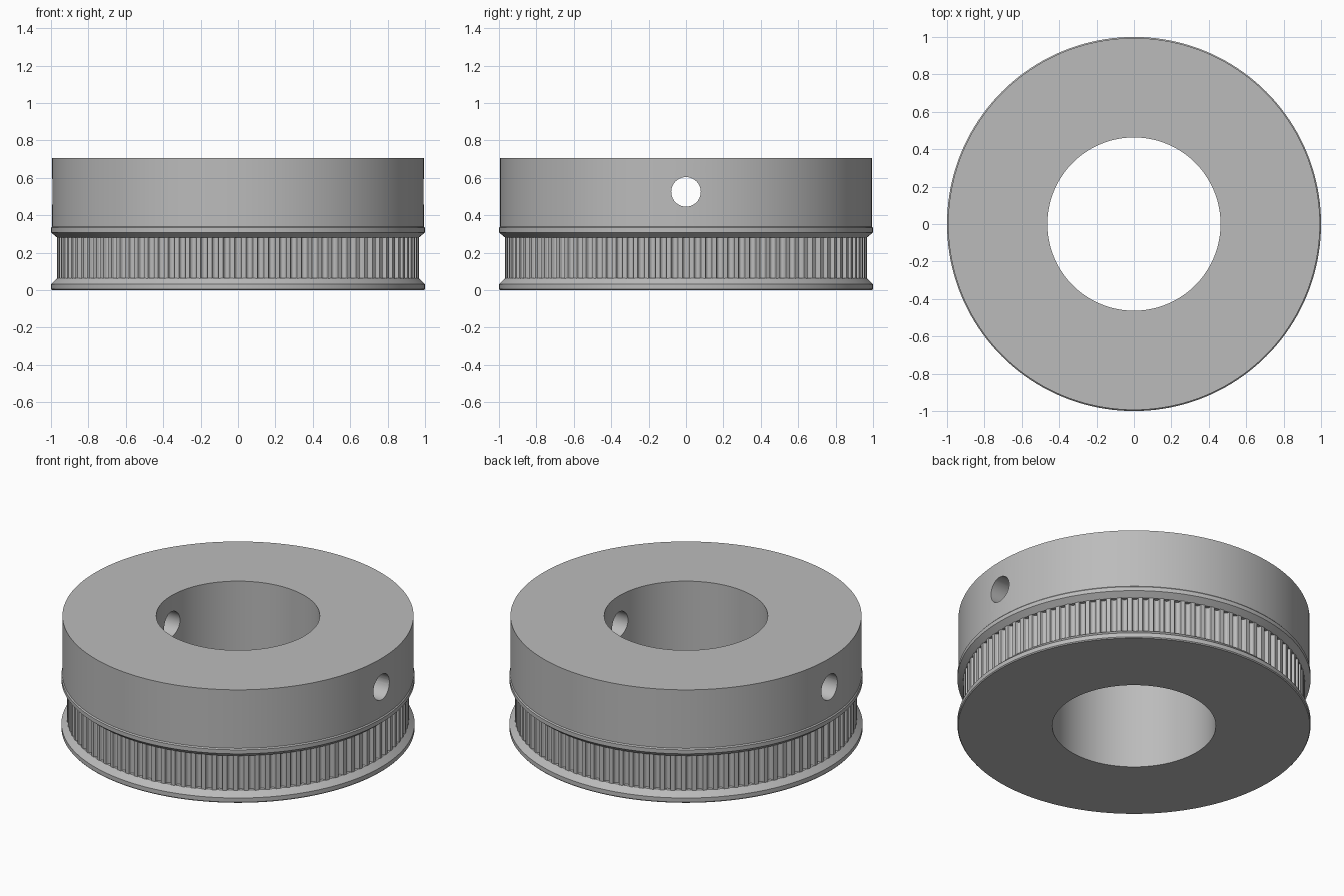
import bpy, bmesh
from math import sin, cos, pi, sqrt, radians

cube = bpy.data.objects.get("Cube")
if cube:
    bpy.data.objects.remove(cube, do_unlink=True)

SEGMENTS = 160
TEETH = 100
BORE = 0.463
HUB = 0.994
HEIGHT = 0.705

metal = bpy.data.materials.new("grey metal")
metal.use_nodes = True
GREY = (0.5, 0.5, 0.5, 1)
metal.diffuse_color = GREY
metal.node_tree.nodes["Principled BSDF"].inputs["Base Color"].default_value = GREY


def add_object(name, bm):
    bmesh.ops.recalc_face_normals(bm, faces=bm.faces)
    mesh = bpy.data.meshes.new(name)
    bm.to_mesh(mesh)
    bm.free()
    mesh.materials.append(metal)
    obj = bpy.data.objects.new(name, mesh)
    bpy.context.collection.objects.link(obj)
    return obj


def activate(obj):
    bpy.ops.object.select_all(action="DESELECT")
    obj.select_set(True)
    bpy.context.view_layer.objects.active = obj


def lathe(name, profile):
    """Turn a closed (radius, z) profile around the z axis."""
    bm = bmesh.new()
    rings = []
    for i in range(SEGMENTS):
        a = 2 * pi * i / SEGMENTS
        rings.append([bm.verts.new((r * cos(a), r * sin(a), z)) for r, z in profile])
    n = len(profile)
    for i in range(SEGMENTS):
        a, b = rings[i], rings[(i + 1) % SEGMENTS]
        for j in range(n):
            k = (j + 1) % n
            bm.faces.new((a[j], b[j], b[k], a[k]))
    return add_object(name, bm)


# Hub, bore and both bevelled belt flanges
body = lathe("pulley_body", [
    (BORE, 0), (0.995, 0), (1, 0.006), (1, 0.032), (0.966, 0.065),
    (0.93, 0.065), (0.93, 0.28), (0.966, 0.28), (1, 0.308), (1, 0.333),
    (HUB, 0.34), (HUB, HEIGHT), (BORE, HEIGHT)])

# Set screw holes, drilled straight through both sides of the hub
bm = bmesh.new()
bmesh.ops.create_cone(bm, cap_ends=True, segments=40, radius1=0.079,
                      radius2=0.079, depth=2.4)
drill = add_object("screw_hole_cutter", bm)
drill.rotation_euler.y = pi / 2
drill.location.z = 0.525
drill.hide_render = True
drill.hide_set(True)
cut = body.modifiers.new("screw_holes", "BOOLEAN")
cut.operation = "DIFFERENCE"
cut.solver = "EXACT"
cut.object = drill
activate(body)
bpy.ops.object.modifier_apply(modifier=cut.name)
bpy.data.objects.remove(drill, do_unlink=True)

# Toothed belt track: rounded grooves around the rim
TIP, DEPTH, STEPS = 0.968, 0.023, 8
pitch = 2 * pi / TEETH
outline = []
for t in range(TEETH):
    for s in range(STEPS + 1):
        u = 2 * s / STEPS - 1
        a = t * pitch + u * 0.3 * pitch
        r = TIP - DEPTH * sqrt(1 - u * u)
        outline.append((r * cos(a), r * sin(a)))
bm = bmesh.new()
low = [bm.verts.new((x, y, 0.06)) for x, y in outline]
high = [bm.verts.new((x, y, 0.284)) for x, y in outline]
for i in range(len(outline)):
    k = (i + 1) % len(outline)
    bm.faces.new((low[i], low[k], high[k], high[i]))
teeth = add_object("belt_teeth", bm)

for obj in (body, teeth):
    activate(obj)
    bpy.ops.object.shade_smooth_by_angle(angle=radians(25))
